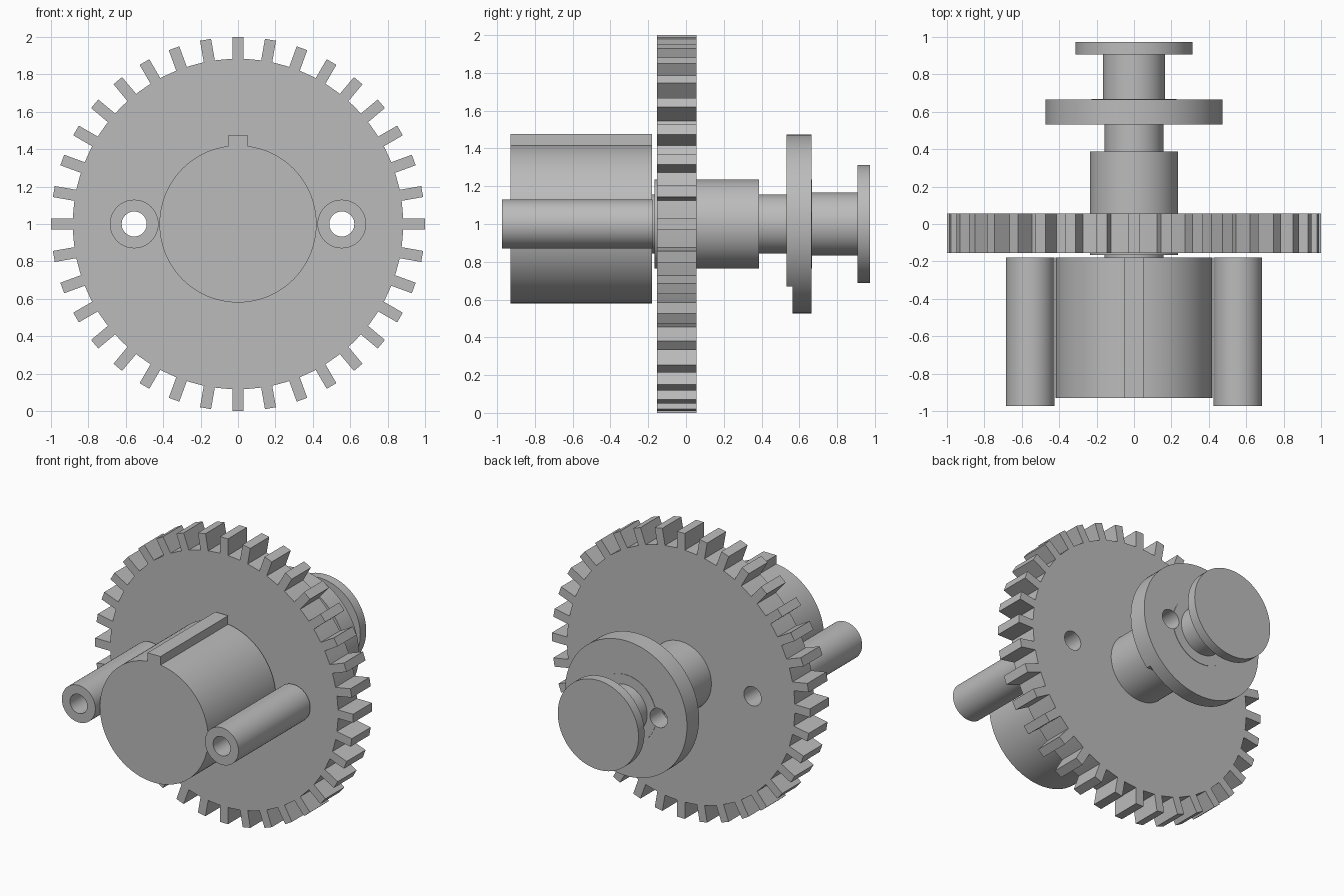
import bpy
import bmesh
from math import pi, sin, cos, radians
from mathutils import Matrix

AXIS_Z = 1.0     # height of the shared shaft axis
PIN_X = 0.555    # offset of the two pin tubes
HOLE_R = 0.067

cube = bpy.data.objects.get("Cube")
if cube:
    bpy.data.objects.remove(cube, do_unlink=True)

steel = bpy.data.materials.new("grey_steel")
steel.use_nodes = True
GREY = (0.5, 0.5, 0.5, 1)
steel.diffuse_color = GREY
steel.node_tree.nodes["Principled BSDF"].inputs["Base Color"].default_value = GREY


def make_object(name, bm):
    bmesh.ops.recalc_face_normals(bm, faces=bm.faces)
    mesh = bpy.data.meshes.new(name)
    bm.to_mesh(mesh)
    bm.free()
    mesh.materials.append(steel)
    obj = bpy.data.objects.new(name, mesh)
    bpy.context.collection.objects.link(obj)
    return obj


def cylinder(name, radius, y0, y1, x=0, segments=96):
    """Solid cylinder lying along y at shaft height."""
    bm = bmesh.new()
    place = Matrix.Translation((x, (y0 + y1) / 2, AXIS_Z)) @ Matrix.Rotation(pi / 2, 4, "X")
    bmesh.ops.create_cone(bm, cap_ends=True, segments=segments, radius1=radius,
                          radius2=radius, depth=y1 - y0, matrix=place)
    return make_object(name, bm)


def box(name, low, high):
    bm = bmesh.new()
    size = [b - a for a, b in zip(low, high)]
    centre = [(a + b) / 2 for a, b in zip(low, high)]
    bmesh.ops.create_cube(bm, size=1, matrix=Matrix.Translation(centre) @ Matrix.Diagonal((*size, 1)))
    return make_object(name, bm)


def select_only(obj):
    bpy.ops.object.select_all(action="DESELECT")
    obj.select_set(True)
    bpy.context.view_layer.objects.active = obj


def combine(obj, tool, operation="DIFFERENCE"):
    """Apply a boolean and discard the tool object."""
    mod = obj.modifiers.new("cut", "BOOLEAN")
    mod.operation = operation
    mod.solver = "EXACT"
    mod.object = tool
    select_only(obj)
    bpy.ops.object.modifier_apply(modifier=mod.name)
    bpy.data.objects.remove(tool, do_unlink=True)


def drill(obj, x):
    combine(obj, cylinder("drill", HOLE_R, -1.2, 1.2, x, 40))


# Toothed wheel: one tooth and one root gap repeated around the circle
def gear(name, teeth, root, tip, half_width, y0, y1):
    bm = bmesh.new()
    pitch = 2 * pi / teeth
    edge = half_width / root
    outline = []
    for i in range(teeth):
        a = i * pitch
        for r, w in ((root, -half_width), (tip, -half_width), (tip, half_width), (root, half_width)):
            outline.append((r * sin(a) + w * cos(a), r * cos(a) - w * sin(a)))
        for t in (1 / 3, 2 / 3):
            b = a + edge + t * (pitch - 2 * edge)
            outline.append((root * sin(b), root * cos(b)))
    face = bm.faces.new([bm.verts.new((x, y0, AXIS_Z + z)) for x, z in outline])
    result = bmesh.ops.extrude_face_region(bm, geom=[face])
    verts = [v for v in result["geom"] if isinstance(v, bmesh.types.BMVert)]
    bmesh.ops.translate(bm, vec=(0, y1 - y0, 0), verts=verts)
    return make_object(name, bm)


wheel = gear("toothed_wheel", 36, 0.883, 1.0, 0.03, -0.154, 0.056)

# Front drum with its key rib
drum = cylinder("front_drum", 0.42, -0.93, -0.18)
combine(drum, box("key_rib", (-0.05, -0.93, 1.3), (0.05, -0.18, 1.477)), "UNION")

# Shaft steps behind and through the wheel
shaft = cylinder("inner_shaft", 0.157, -0.18, 0.56)
hub = cylinder("hub", 0.236, -0.166, 0.387)
rear_shaft = cylinder("rear_shaft", 0.167, 0.6, 0.92)
end_cap = cylinder("end_cap", 0.313, 0.907, 0.973)

# Rear flange with a flat step along the bottom of its front face
flange = cylinder("rear_flange", 0.473, 0.531, 0.665)
combine(flange, box("step_cut", (-0.6, 0.4, 0.4), (0.6, 0.563, 0.67)))
collar = cylinder("flange_collar", 0.236, 0.6, 0.668)

# Hollow pins, wheel holes and flange holes on both sides
parts = [wheel, drum, shaft, hub, rear_shaft, end_cap, flange, collar]
for side, label in ((1, "left"), (-1, "right")):
    pin = cylinder(label + "_pin_tube", 0.13, -0.973, -0.178, side * PIN_X, 64)
    drill(pin, side * PIN_X)
    drill(wheel, side * PIN_X)
    drill(flange, side * 0.255)
    drill(collar, side * 0.255)
    parts.append(pin)

# Rounded walls smooth, rims and teeth sharp
for part in parts:
    select_only(part)
    bpy.ops.object.shade_smooth_by_angle(angle=radians(25))
wheel.data.shade_flat()
